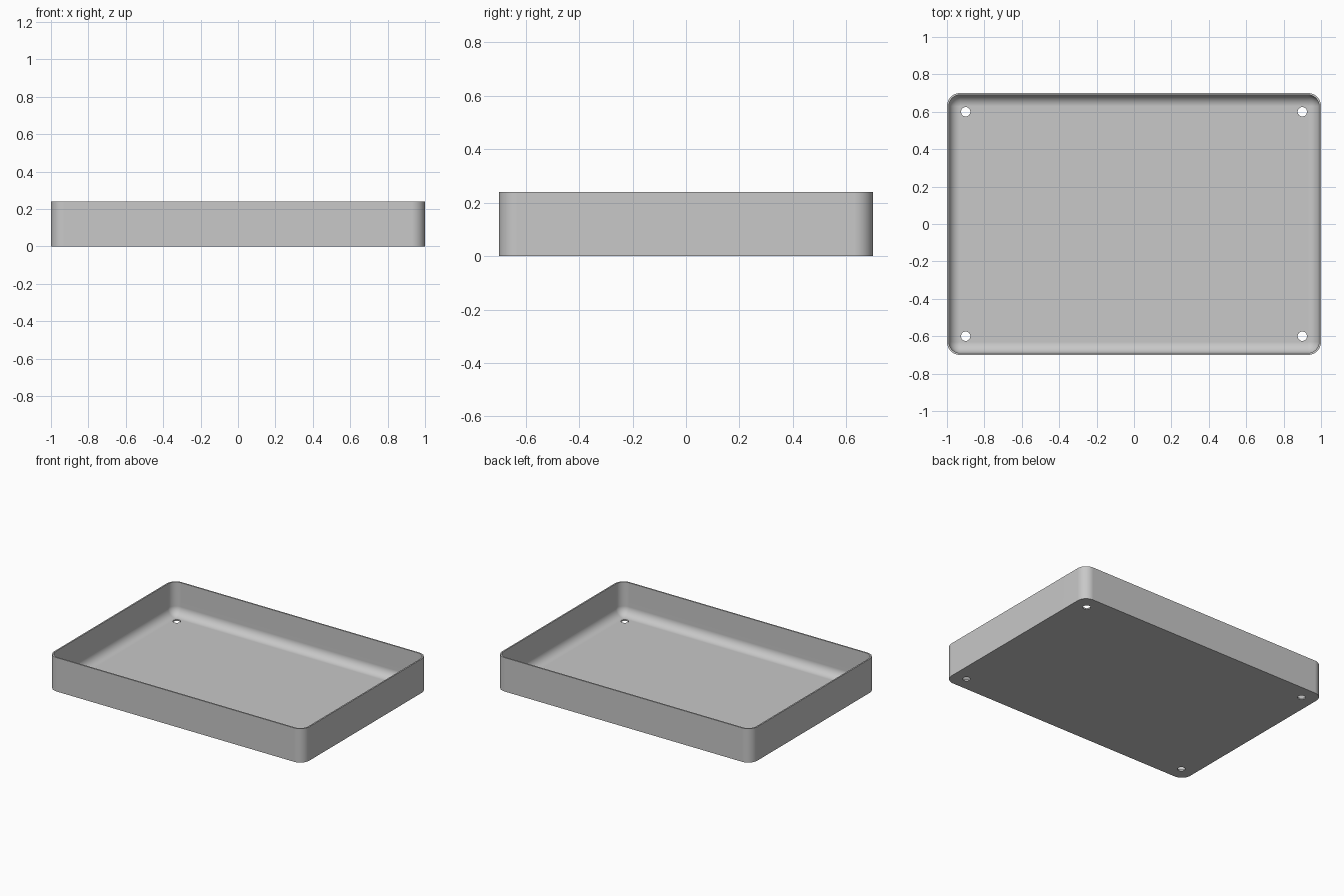
import bpy, bmesh, math
from mathutils import Vector

if "Cube" in bpy.data.objects:
    bpy.data.objects.remove(bpy.data.objects["Cube"], do_unlink=True)

HALF_X, HALF_Y, HEIGHT = 1.0, 0.7, 0.24
CORNER, WALL, FLOOR = 0.07, 0.01, 0.01
FILLET = CORNER - WALL
STEPS = 10

grey = bpy.data.materials.new("grey metal")
grey.use_nodes = True
colour = (0.58, 0.58, 0.58, 1)
grey.diffuse_color = colour
grey.node_tree.nodes["Principled BSDF"].inputs["Base Color"].default_value = colour


def ring(bm, inset, z):
    """Rounded rectangle, inset from the outer outline."""
    verts = []
    for q, (sx, sy) in enumerate(((1, 1), (-1, 1), (-1, -1), (1, -1))):
        for i in range(STEPS + 1):
            a = math.pi / 2 * (q + i / STEPS)
            r = CORNER - inset
            verts.append(bm.verts.new((sx * (HALF_X - CORNER) + r * math.cos(a),
                                       sy * (HALF_Y - CORNER) + r * math.sin(a), z)))
    return verts


# Tray shell: outer wall, rim, inner wall, then a fillet down to the floor
profile = [(0, 0), (0, HEIGHT), (WALL, HEIGHT)]
for i in range(STEPS + 1):
    a = math.pi / 2 * i / STEPS
    profile.append((WALL + FILLET * (1 - math.cos(a)),
                    FLOOR + FILLET * (1 - math.sin(a))))

bm = bmesh.new()
rings = [ring(bm, inset, z) for inset, z in profile]
for low, high in zip(rings, rings[1:]):
    for i in range(len(low)):
        j = (i + 1) % len(low)
        bm.faces.new((low[i], low[j], high[j], high[i]))
bm.faces.new(rings[0][::-1])
bm.faces.new(rings[-1])
bmesh.ops.remove_doubles(bm, verts=bm.verts, dist=1e-5)
bmesh.ops.recalc_face_normals(bm, faces=bm.faces)
mesh = bpy.data.meshes.new("tray")
bm.to_mesh(mesh)
bm.free()
mesh.materials.append(grey)
tray = bpy.data.objects.new("tray", mesh)
bpy.context.collection.objects.link(tray)
bpy.context.view_layer.objects.active = tray

# Four screw holes through the floor
for sx in (-1, 1):
    for sy in (-1, 1):
        bpy.ops.mesh.primitive_cylinder_add(vertices=32, radius=0.025, depth=0.1,
                                            location=(sx * 0.9, sy * 0.6, 0))
        cutter = bpy.context.object
        cutter.name = "hole_cutter"
        cutter.hide_render = True
        cutter.data.materials.append(grey)
        bpy.context.view_layer.objects.active = tray
        cut = tray.modifiers.new("screw hole", 'BOOLEAN')
        cut.operation = 'DIFFERENCE'
        cut.solver = 'EXACT'
        cut.object = cutter
        bpy.ops.object.modifier_apply(modifier=cut.name)
        bpy.data.objects.remove(cutter, do_unlink=True)

# Smooth corners and fillet, crisp rim and flat floor
bpy.ops.object.select_all(action='DESELECT')
tray.select_set(True)
bpy.ops.object.shade_smooth_by_angle(angle=math.radians(35))
flat = tray.modifiers.new("flat faces", 'WEIGHTED_NORMAL')
flat.keep_sharp = True
